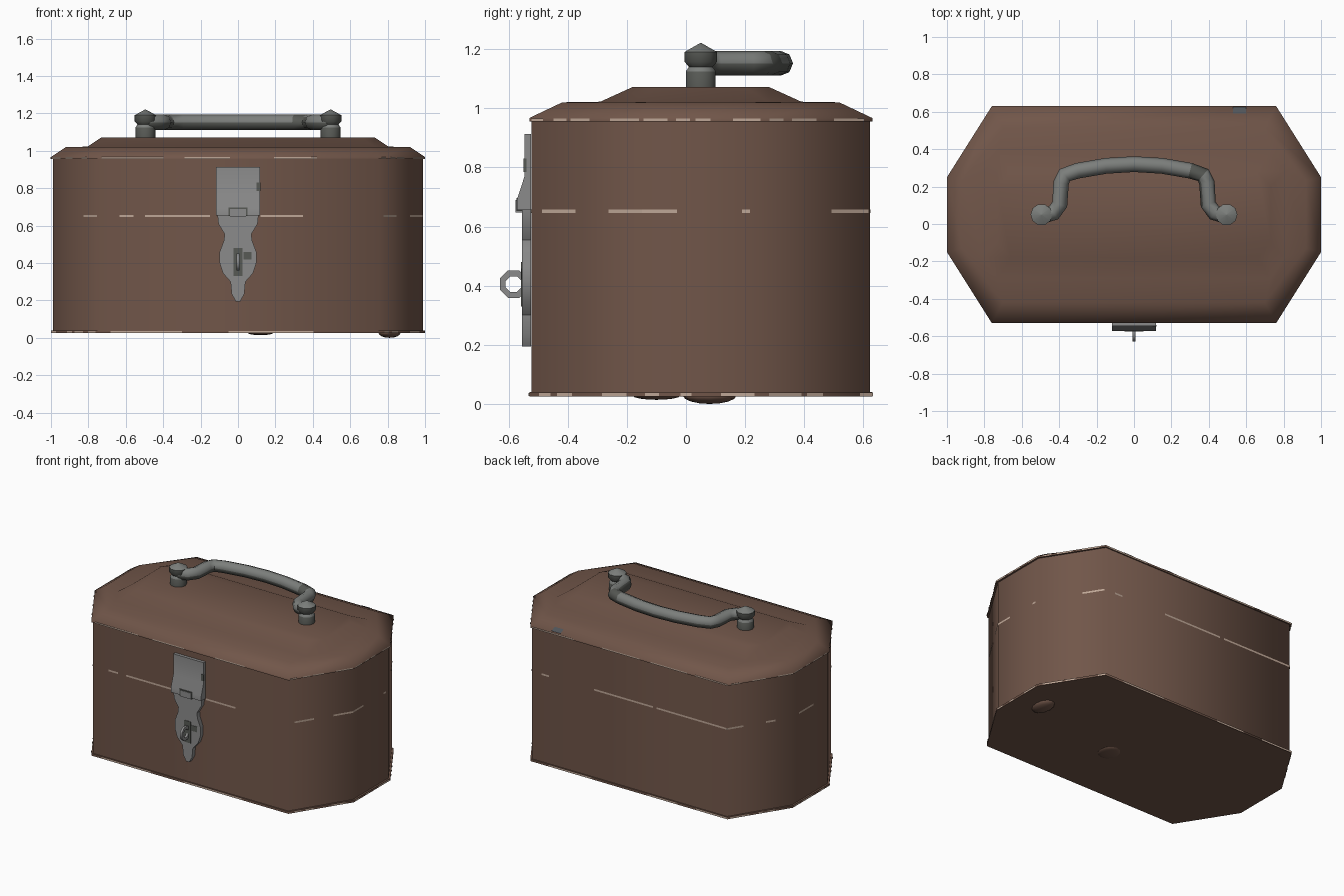
import bpy, bmesh, math, random
from mathutils import Vector, Matrix

if "Cube" in bpy.data.objects:
    bpy.data.objects.remove(bpy.data.objects["Cube"])

random.seed(4)
CY = 0.05  # centre of the box in y


def mat(name, rgb):
    m = bpy.data.materials.new(name)
    m.diffuse_color = (*rgb, 1)
    m.use_nodes = True
    m.node_tree.nodes["Principled BSDF"].inputs["Base Color"].default_value = m.diffuse_color
    return m


BROWN = mat("brown_paint", (0.165, 0.093, 0.067))
WORN = mat("worn_edge", (0.52, 0.39, 0.31))
STEEL = mat("hasp_steel", (0.26, 0.26, 0.26))
DARK = mat("dark_iron", (0.095, 0.10, 0.09))
LIGHT = mat("rubbed_iron", (0.20, 0.21, 0.20))
SPOT = mat("blue_grey_spot", (0.08, 0.09, 0.10))


def finish(name, bm, mats, angle=None):
    me = bpy.data.meshes.new(name)
    bmesh.ops.recalc_face_normals(bm, faces=bm.faces[:])
    bm.to_mesh(me)
    bm.free()
    ob = bpy.data.objects.new(name, me)
    bpy.context.collection.objects.link(ob)
    for m in mats:
        me.materials.append(m)
    if angle:
        bpy.ops.object.select_all(action='DESELECT')
        ob.select_set(True)
        bpy.context.view_layer.objects.active = ob
        bpy.ops.object.shade_smooth_by_angle(angle=math.radians(angle))
    return ob


def octagon(X, x, Y, y):
    half = [(x, -Y), (X, -y), (X, y), (x, Y)]
    return [(a, CY + b) for a, b in half + [(-a, -b) for a, b in half]]


def loft(bm, rings):
    """Join rings of points, capping both ends."""
    vs = [[bm.verts.new(p) for p in r] for r in rings]
    n = len(vs[0])
    for a, b in zip(vs, vs[1:]):
        for i in range(n):
            bm.faces.new((a[i], a[(i + 1) % n], b[(i + 1) % n], b[i]))
    bm.faces.new(vs[0][::-1])
    bm.faces.new(vs[-1])


def shell(name, steps):
    bm = bmesh.new()
    loft(bm, [[(*p, z) for p in octagon(*o)] for o, z in steps])
    return finish(name, bm, [BROWN], 65)


def box(name, x0, x1, y0, y1, z0, z1, m):
    bm = bmesh.new()
    loft(bm, [[(x0, y0, z), (x1, y0, z), (x1, y1, z), (x0, y1, z)] for z in (z0, z1)])
    return finish(name, bm, [m])


# box base and lid, both octagonal with thin projecting rims
RIM = (1.0, 0.76, 0.58, 0.20)
WALL = (0.988, 0.752, 0.572, 0.197)
shell("bottom_rim", [(RIM, 0.025), (RIM, 0.040)])
shell("base", [(WALL, 0.035), (WALL, 0.65)])
shell("lid_wall", [(WALL, 0.65), (WALL, 0.958)])
shell("lid_top", [(RIM, 0.955), (RIM, 0.967), ((0.92, 0.70, 0.468, 0.18), 1.02),
                  ((0.805, 0.73, 0.34, 0.23), 1.022), ((0.73, 0.66, 0.23, 0.15), 1.072)])

# shallow dents pushed out of the bottom
for i, (c, s) in enumerate([((0.12, -0.10, 0.028), (0.07, 0.08, 0.014)),
                            ((0.81, 0.08, 0.028), (0.06, 0.09, 0.028))]):
    bm = bmesh.new()
    bmesh.ops.create_uvsphere(bm, u_segments=12, v_segments=8, radius=1,
                              matrix=Matrix.Translation(c) @ Matrix.Diagonal((*s, 1)))
    finish(f"bottom_dent_{i}", bm, [BROWN], 60)

# worn paint marks: (octagon side, start, end, low z, high z)
# sides: 0 front right, 1 right, 2 back right, 3 back, 4 back left, 5 left, 6 front left, 7 front
bm = bmesh.new()


def mark(ring, side, t0, t1, z0, z1):
    pts = octagon(*[v + 0.002 for v in ring])
    a, b = Vector(pts[side]), Vector(pts[(side + 1) % 8])
    p, q = a.lerp(b, t0), a.lerp(b, t1)
    bm.faces.new([bm.verts.new(v) for v in
                  ((*p, z0), (*q, z0), (*q, z1), (*p, z1))])


for side, t0, t1 in [(7, .08, .13), (7, .17, .40), (7, .58, .73), (6, .7, 1), (0, .1, .4), (0, .7, 1),
                     (1, 0, .3), (1, .85, .92), (2, .65, .98), (3, .05, .09), (3, .32, .62),
                     (3, .64, 1), (4, 0, .25), (4, .6, .75), (5, .2, .6)]:
    mark(WALL, side, t0, t1, 0.645, 0.657)
for z0, z1, gap in ((0.956, 0.966, 0.5), (0.027, 0.037, 0.85)):
    for side in range(8):
        t = random.uniform(0, 0.1)
        while t < 0.9:
            e = min(1, t + random.uniform(0.08, 0.3))
            mark(RIM, side, t, e, z0, z1)
            t = e + random.uniform(0.05, 0.4) * gap
finish("worn_marks", bm, [WORN])

# small discoloured spot on the back slope of the lid
bm = bmesh.new()
bm.faces.new([bm.verts.new(v) for v in ((0.53, 0.625, 0.973), (0.60, 0.625, 0.973),
                                        (0.60, 0.59, 0.989), (0.53, 0.59, 0.989))])
finish("lid_spot", bm, [SPOT])

# handle posts with pointed knobs; upward faces are rubbed lighter
for s, side in ((-1, "left"), (1, "right")):
    bm = bmesh.new()
    prof = [(.053, 1.065), (.053, 1.125), (.042, 1.14), (.058, 1.157), (.058, 1.19), (.003, 1.22)]
    loft(bm, [[(s * 0.495 + r * math.cos(k * math.pi / 5), CY + r * math.sin(k * math.pi / 5), z)
               for k in range(10)] for r, z in prof])
    ob = finish(f"handle_post_{side}", bm, [DARK, LIGHT], 50)
    for f in ob.data.polygons:
        f.material_index = int(f.normal.z > 0.3)

# carrying handle swept along a mirrored path
half = [(.485, .045), (.43, .06), (.397, .105), (.39, .22), (.37, .262), (.30, .285), (.15, .311)]
path = [(-x, y) for x, y in half] + [(0, .32)] + half[::-1]
cu = bpy.data.curves.new("handle_path", 'CURVE')
cu.dimensions = '3D'
cu.bevel_depth, cu.bevel_resolution, cu.use_fill_caps = 0.042, 2, True
sp = cu.splines.new('POLY')
sp.points.add(len(path) - 1)
for pt, (x, y) in zip(sp.points, path):
    pt.co = (x, y, 1.152, 1)
tmp = bpy.data.objects.new("handle_path", cu)
bpy.context.collection.objects.link(tmp)
bpy.context.view_layer.update()
me = bpy.data.meshes.new_from_object(tmp.evaluated_get(bpy.context.evaluated_depsgraph_get()))
bpy.data.objects.remove(tmp)
bm = bmesh.new()
bm.from_mesh(me)
bmesh.ops.remove_doubles(bm, verts=bm.verts[:], dist=0.0005)
handle = finish("handle", bm, [DARK, LIGHT], 50)
for f in handle.data.polygons:
    f.material_index = int(f.normal.z > -0.2 and not 0.29 < f.center.x < 0.36)

# hasp: hinged upper flap
bm = bmesh.new()
prof = [(-.525, .913), (-.546, .913), (-.546, .77), (-.572, .69), (-.572, .655), (-.525, .655)]
loft(bm, [[(x, y, z) for y, z in prof] for x in (-0.117, 0.117)])
finish("hasp_flap", bm, [STEEL], 30)
box("hasp_knuckle", -0.042, 0.042, -0.576, -0.53, 0.648, 0.69, STEEL)
box("hasp_knuckle_gap", -0.05, 0.05, -0.574, -0.53, 0.652, 0.697, DARK)

# hasp: shaped lower plate
bm = bmesh.new()
edge = [(.11, .66), (.105, .61), (.072, .555), (.075, .52), (.098, .46), (.098, .40), (.08, .345),
        (.04, .30), (.034, .235), (.012, .195)]
outline = edge + [(-x, z) for x, z in edge[::-1]]
loft(bm, [[(x, y, z) for x, z in outline] for y in (-0.525, -0.555)])
finish("hasp_plate", bm, [STEEL], 30)
box("hasp_slot", -0.025, 0.025, -0.558, -0.55, 0.33, 0.48, DARK)
box("hasp_stain_low", 0.03, 0.072, -0.557, -0.55, 0.42, 0.458, DARK)
box("hasp_stain_high", 0.10, 0.119, -0.549, -0.54, 0.785, 0.83, DARK)

# staple ring for the lock
bm = bmesh.new()
rings = 8
c = Vector((0, -0.583, 0.405))
grid = []
for k in range(rings):
    a = (k + 0.5) * math.tau / rings
    d = Vector((0, math.cos(a), math.sin(a)))
    grid.append([bm.verts.new(c + d * r + Vector((x, 0, 0)))
                 for r, x in ((.029, -.008), (.05, -.008), (.05, .008), (.029, .008))])
for k in range(rings):
    p, q = grid[k], grid[(k + 1) % rings]
    for j in range(4):
        bm.faces.new((p[j], p[(j + 1) % 4], q[(j + 1) % 4], q[j]))
finish("staple_ring", bm, [STEEL], 50)
